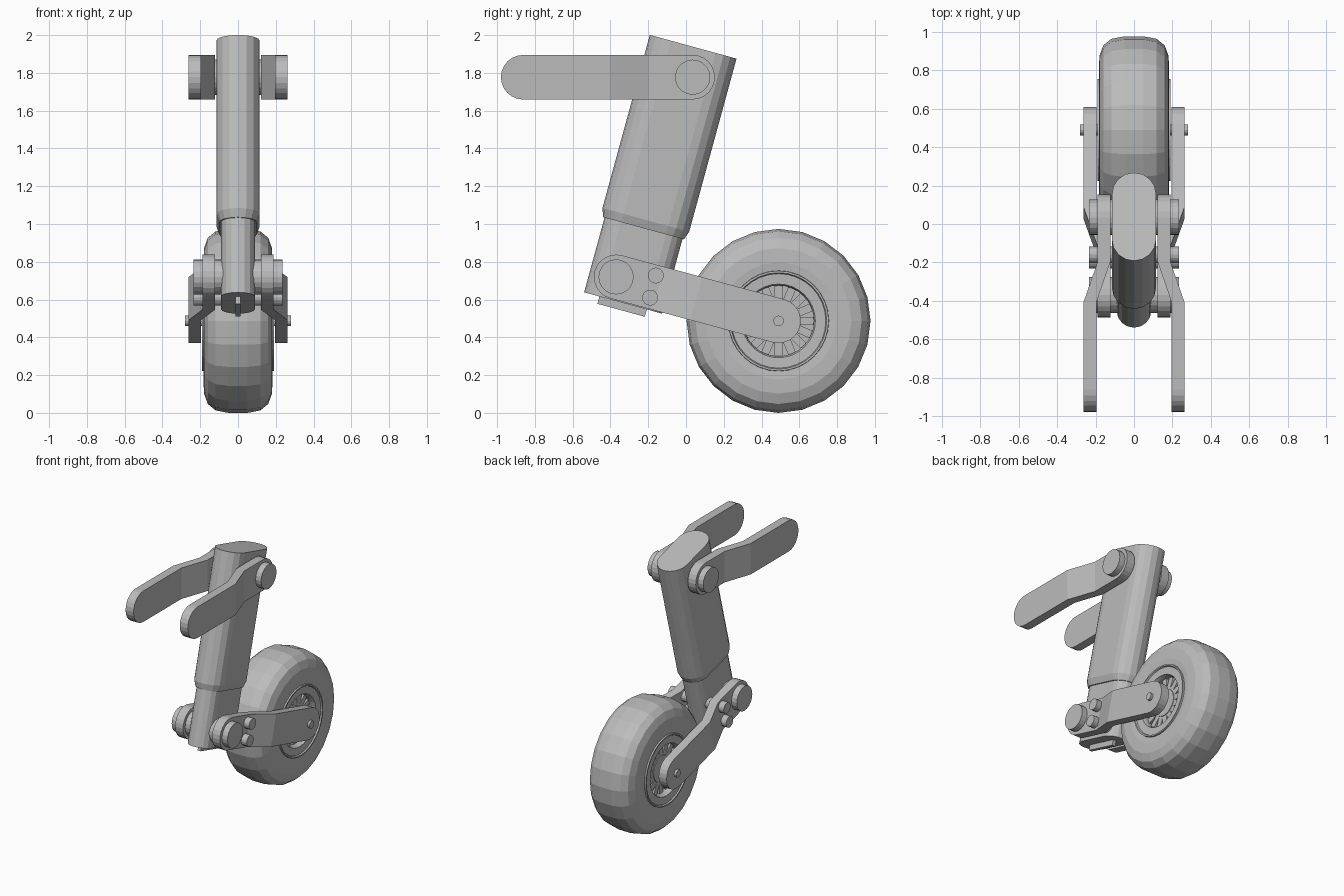
import bpy, bmesh, math
from mathutils import Matrix, Vector

cube = bpy.data.objects.get("Cube")
if cube:
    bpy.data.objects.remove(cube, do_unlink=True)

grey = bpy.data.materials.new("plain grey")
grey.use_nodes = True
COLOUR = (0.5, 0.5, 0.5, 1)
grey.diffuse_color = COLOUR
grey.node_tree.nodes["Principled BSDF"].inputs["Base Color"].default_value = COLOUR

SIDES = {"left": 1, "right": -1}
WHEEL = Vector((0, 0.49, 0.487))
LOWER_PIVOT = Vector((0, -0.37, 0.72))
UPPER_PIVOT = Vector((0, 0.035, 1.777))
# Strut frame: local y runs along the long side of the section, local z up the strut
STRUT = Matrix.Translation((0, -0.333, 0.582)) @ Matrix.Rotation(-math.radians(15.3), 4, 'X')


def finish(name, bm, matrix=Matrix()):
    bmesh.ops.remove_doubles(bm, verts=bm.verts, dist=0.0005)
    bmesh.ops.transform(bm, matrix=matrix, verts=bm.verts)
    bmesh.ops.recalc_face_normals(bm, faces=bm.faces)
    mesh = bpy.data.meshes.new(name)
    bm.to_mesh(mesh)
    bm.free()
    mesh.materials.append(grey)
    obj = bpy.data.objects.new(name, mesh)
    bpy.context.collection.objects.link(obj)
    return obj


def bridge(bm, a, b):
    n = len(a)
    for i in range(n):
        bm.faces.new((a[i], a[(i + 1) % n], b[(i + 1) % n], b[i]))


def stadium_loft(name, layers, steps=8):
    """Stack rounded sections (height, half length, half width) up the strut."""
    bm = bmesh.new()
    rings = []
    for z, half, r in layers:
        ring = []
        for end in (1, -1):
            for i in range(steps + 1):
                a = math.pi * i / steps
                ring.append(bm.verts.new((end * r * math.cos(a),
                                          end * (half - r + r * math.sin(a)), z)))
        rings.append(ring)
    for a, b in zip(rings, rings[1:]):
        bridge(bm, a, b)
    bm.faces.new(rings[0])
    bm.faces.new(rings[-1])
    return finish(name, bm, STRUT)


def cranked_arm(name, side, pivot, direction, length=0.89, r=0.118):
    """Round-ended flat bar that steps outward between two bends."""
    turns = [math.pi / 2 * i / 6 for i in range(7)]
    columns = [(-r * math.cos(a), r * math.sin(a)) for a in turns]
    columns += [(0.23, r), (0.44, r)]
    columns += [(length + r * math.sin(a), r * math.cos(a)) for a in turns]
    bm = bmesh.new()
    rings = []
    for s, h in columns:
        inner = 0.122 + 0.073 * min(max((s - 0.23) / 0.21, 0), 1)
        rings.append([bm.verts.new((side * x, s, z)) for x, z in
                      ((inner, -h), (inner + 0.067, -h), (inner + 0.067, h), (inner, h))])
    for a, b in zip(rings, rings[1:]):
        bridge(bm, a, b)
    bmesh.ops.dissolve_degenerate(bm, edges=bm.edges, dist=0.0005)
    return finish(name, bm, Matrix.Translation(pivot) @ Matrix.Rotation(direction, 4, 'X'))


def cross_pin(name, centre, r, half, sides):
    bm = bmesh.new()
    bmesh.ops.create_cone(bm, cap_ends=True, segments=sides, radius1=r, radius2=r, depth=2 * half)
    return finish(name, bm, Matrix.Translation(centre) @ Matrix.Rotation(math.pi / 2, 4, 'Y'))


def lathe(name, profile, sides):
    """Spin a half profile of (x, radius), mirrored in x, about the axle."""
    loop = profile + [(-x, r) for x, r in reversed(profile)]
    bm = bmesh.new()
    rings = []
    for i in range(sides):
        a = 2 * math.pi * i / sides
        rings.append([bm.verts.new((x, r * math.sin(a), r * math.cos(a))) for x, r in loop])
    for i in range(sides):
        bridge(bm, rings[i], rings[(i + 1) % sides])
    return finish(name, bm, Matrix.Translation(WHEEL))


# Telescopic strut
stadium_loft("upper_strut", [(0.41, 0.222, 0.1), (0.456, 0.238, 0.115), (1.406, 0.238, 0.115)])
stadium_loft("lower_strut", [(0, 0.214, 0.09), (0.45, 0.214, 0.09)])

# Thin lug under the strut
bm = bmesh.new()
bmesh.ops.create_cube(bm, size=1)
bmesh.ops.transform(bm, verts=bm.verts, matrix=Matrix.Translation((0, 0, -0.01))
                    @ Matrix.Diagonal((0.026, 0.26, 0.06, 1)))
finish("strut_lug", bm, STRUT)

# Drag arms at the top, trailing arms down to the wheel
reach = WHEEL - LOWER_PIVOT
for label, side in SIDES.items():
    cranked_arm(label + "_drag_arm", side, UPPER_PIVOT, math.pi, 0.897)
    cranked_arm(label + "_trailing_arm", side, LOWER_PIVOT,
                math.atan2(reach.z, reach.y), reach.length)

# Pins, bolts and axle
cross_pin("upper_pivot_pin", UPPER_PIVOT, 0.093, 0.235, 20)
cross_pin("lower_pivot_pin", LOWER_PIVOT, 0.093, 0.235, 20)
cross_pin("upper_bolt", (0, -0.16, 0.727), 0.042, 0.235, 16)
cross_pin("lower_bolt", (0, -0.19, 0.61), 0.042, 0.235, 16)
cross_pin("axle", WHEEL, 0.028, 0.28, 12)

# Wheel
lathe("tyre", [(0.15, 0.25), (0.178, 0.262), (0.183, 0.31), (0.18, 0.385),
               (0.16, 0.44), (0.118, 0.474), (0.05, 0.487)], 24)
lathe("rim", [(0.155, 0.187), (0.178, 0.195), (0.18, 0.25), (0.19, 0.255),
              (0.19, 0.265), (0.15, 0.27)], 32)
lathe("hub", [(0.14, 0.01), (0.14, 0.1), (0.07, 0.11), (0.07, 0.19)], 32)

# Radial spokes on both faces of the hub
bm = bmesh.new()
for i in range(16):
    spin = Matrix.Rotation(2 * math.pi * i / 16, 4, 'X')
    bmesh.ops.create_cube(bm, size=1, matrix=spin @ Matrix.Translation((0, 0, 0.14))
                          @ Matrix.Diagonal((0.27, 0.042, 0.11, 1)))
finish("spokes", bm, Matrix.Translation(WHEEL))
